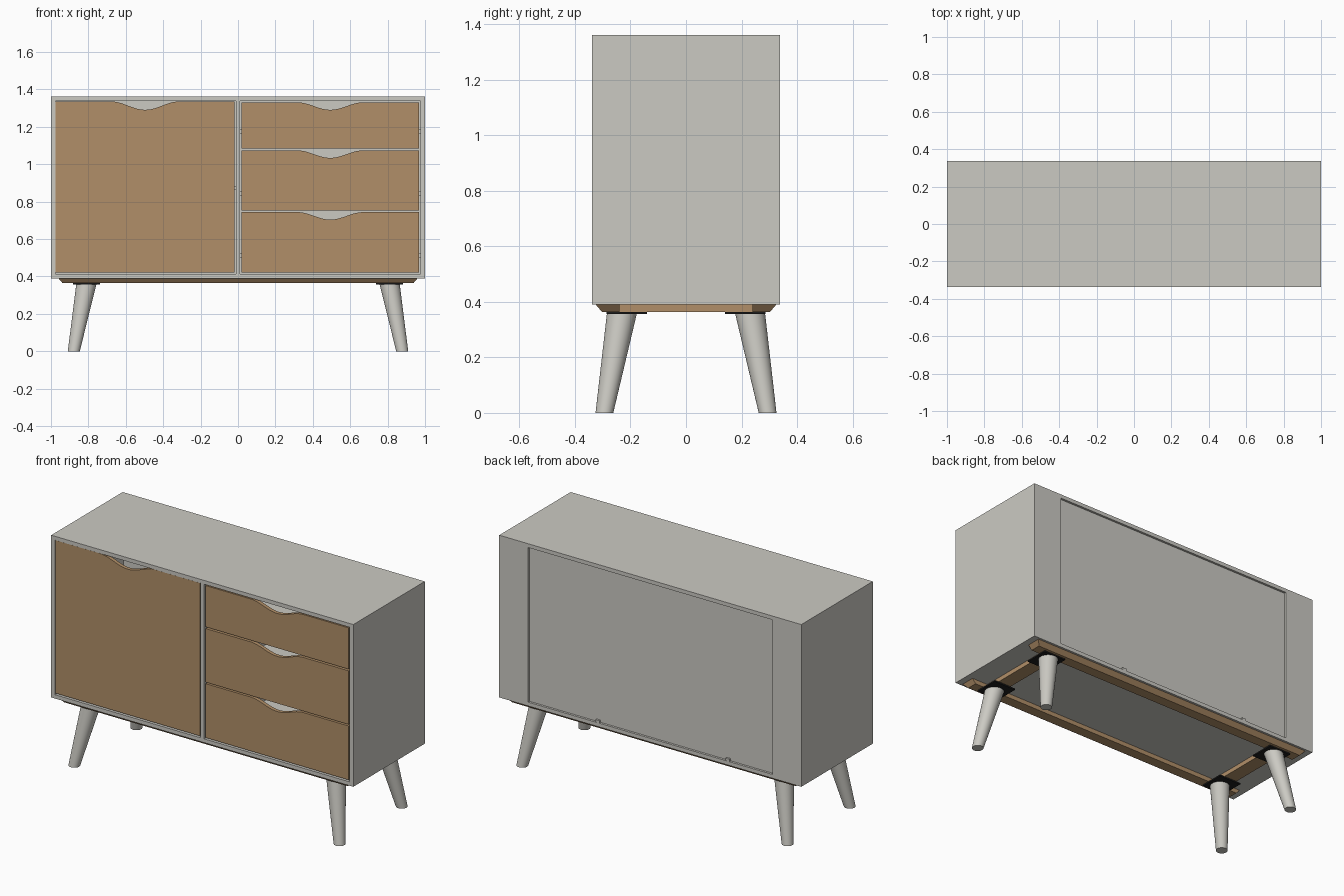
import bpy, bmesh, math

if "Cube" in bpy.data.objects:
    bpy.data.objects.remove(bpy.data.objects["Cube"])


def material(name, rgb):
    m = bpy.data.materials.new(name)
    m.diffuse_color = (*rgb, 1)
    m.use_nodes = True
    m.node_tree.nodes["Principled BSDF"].inputs["Base Color"].default_value = m.diffuse_color
    return m


GREY = material("light grey paint", (0.60, 0.59, 0.545))
WOOD = material("oak wood", (0.44, 0.275, 0.138))
BLACK = material("black metal", (0.012, 0.012, 0.012))


def finish(name, bm, mat):
    bmesh.ops.recalc_face_normals(bm, faces=bm.faces)
    me = bpy.data.meshes.new(name)
    bm.to_mesh(me)
    bm.free()
    me.materials.append(mat)
    ob = bpy.data.objects.new(name, me)
    bpy.context.collection.objects.link(ob)
    return ob


def box(name, x, y, z, mat):
    """Box from (min, max) ranges."""
    bm = bmesh.new()
    bmesh.ops.create_cube(bm, size=1)
    for v in bm.verts:
        v.co = [r[0] + (c + 0.5) * (r[1] - r[0]) for c, r in zip(v.co, (x, y, z))]
    return finish(name, bm, mat)


def scooped_front(name, x, z, half, depth):
    """Flat front with a smooth finger scoop in the top edge."""
    mid, n = (x[0] + x[1]) / 2, 28
    pts = [(x[0], z[0]), (x[1], z[0]), (x[1], z[1])]
    for i in range(n + 1):
        t = 1 - 2 * i / n
        pts.append((mid + t * half, z[1] - depth * 0.5 * (1 + math.cos(math.pi * t))))
    pts.append((x[0], z[1]))
    bm = bmesh.new()
    face = bm.faces.new([bm.verts.new((px, -0.335, pz)) for px, pz in pts])
    ext = bmesh.ops.extrude_face_region(bm, geom=[face])
    for v in ext["geom"]:
        if isinstance(v, bmesh.types.BMVert):
            v.co.y += 0.022
    return finish(name, bm, WOOD)


D = 0.338            # half depth of the cabinet
LO, HI = 0.413, 1.338  # inside floor and ceiling heights

# carcass
box("top_board", (-1, 1), (-D, D), (HI, 1.361), GREY)
box("bottom_board", (-1, 1), (-D, D), (0.39, LO), GREY)
box("left_side", (-1, -0.976), (-D, D), (LO, HI), GREY)
box("right_side", (0.976, 1), (-D, D), (LO, HI), GREY)
box("divider", (-0.012, 0.012), (-D, 0.312), (LO, HI), GREY)
box("door_shelf", (-0.976, -0.012), (-0.28, 0.312), (0.865, 0.885), GREY)

# back: two edge strips and a slightly recessed centre panel
for s, side in ((-1, "left"), (1, "right")):
    box(side + "_back_strip", sorted((s * 0.81, s * 0.976)), (0.312, D), (LO, HI), GREY)
box("back_panel", (-0.81, 0.81), (0.312, 0.325), (LO, HI), GREY)
for i, x in enumerate((-0.51, 0.35)):
    box(f"back_clip_{i}", (x - 0.013, x + 0.013), (0.325, 0.337), (LO, LO + 0.014), GREY)

# door with hinges
scooped_front("door", (-0.975, -0.018), (0.421, 1.336), 0.185, 0.045)
for i, z in enumerate((0.555, 1.085)):
    box(f"hinge_{i}", (-0.976, -0.93), (-0.313, -0.27), (z - 0.02, z + 0.02), GREY)

# drawers: scooped front, box behind, runners
for i, (z0, z1) in enumerate(((0.421, 0.744), (0.753, 1.074), (1.084, 1.331))):
    scooped_front(f"drawer_front_{i}", (0.02, 0.967), (z0, z1), 0.177, 0.04)
    b0, b1 = z0 + 0.02, z1 - 0.06
    for s, side in ((0.03, "left"), (0.937, "right")):
        box(f"drawer_{side}_wall_{i}", (s, s + 0.02), (-0.313, 0.28), (b0, b1), GREY)
    box(f"drawer_back_{i}", (0.05, 0.937), (0.26, 0.28), (b0, b1), GREY)
    box(f"drawer_base_{i}", (0.05, 0.937), (-0.313, 0.26), (b0, b0 + 0.012), GREY)
    zr = z0 + 0.09
    for s, side in ((0.012, "left"), (0.957, "right")):
        box(f"runner_{side}_{i}", (s, s + 0.019), (-0.31, 0.26), (zr - 0.012, zr + 0.012), GREY)

# under frame: long rails with bevelled lower outer edges, plus cross rails
for s, side in ((-1, "front"), (1, "back")):
    rail = box(side + "_rail", (-0.96, 0.96), sorted((s * 0.24, s * 0.325)), (0.364, 0.39), WOOD)
    for v in rail.data.vertices:
        if v.co.z < 0.37:
            v.co.x -= math.copysign(0.022, v.co.x)
            if abs(v.co.y) > 0.3:
                v.co.y -= s * 0.022
for s, side in ((-1, "left"), (1, "right")):
    box(side + "_cross_rail", sorted((s * 0.77, s * 0.855)), (-0.24, 0.24), (0.364, 0.39), WOOD)


def leg(name, sx, sy):
    """Splayed round tapered leg with a level foot."""
    bm = bmesh.new()
    rings = []
    for cx, cy, r, z in ((0.878, 0.294, 0.032, 0), (0.811, 0.231, 0.054, 0.358)):
        rings.append([bm.verts.new((sx * cx + r * math.cos(a), sy * cy + r * math.sin(a), z))
                      for a in (2 * math.pi * k / 40 for k in range(40))])
    low, top = rings
    for k in range(40):
        j = (k + 1) % 40
        f = bm.faces.new((low[k], low[j], top[j], top[k]))
        f.smooth = True
    for ring in rings:
        bm.faces.new(ring)
    for e in bm.edges:
        if abs(e.verts[0].co.z - e.verts[1].co.z) < 0.01:
            e.smooth = False
    finish(name, bm, GREY)


# legs and their mounting plates
for sx, xn in ((-1, "left"), (1, "right")):
    for sy, yn in ((-1, "front"), (1, "back")):
        leg(f"{yn}_{xn}_leg", sx, sy)
        box(f"{yn}_{xn}_plate", sorted((sx * 0.737, sx * 0.883)),
            sorted((sy * 0.141, sy * 0.287)), (0.356, 0.364), BLACK)
